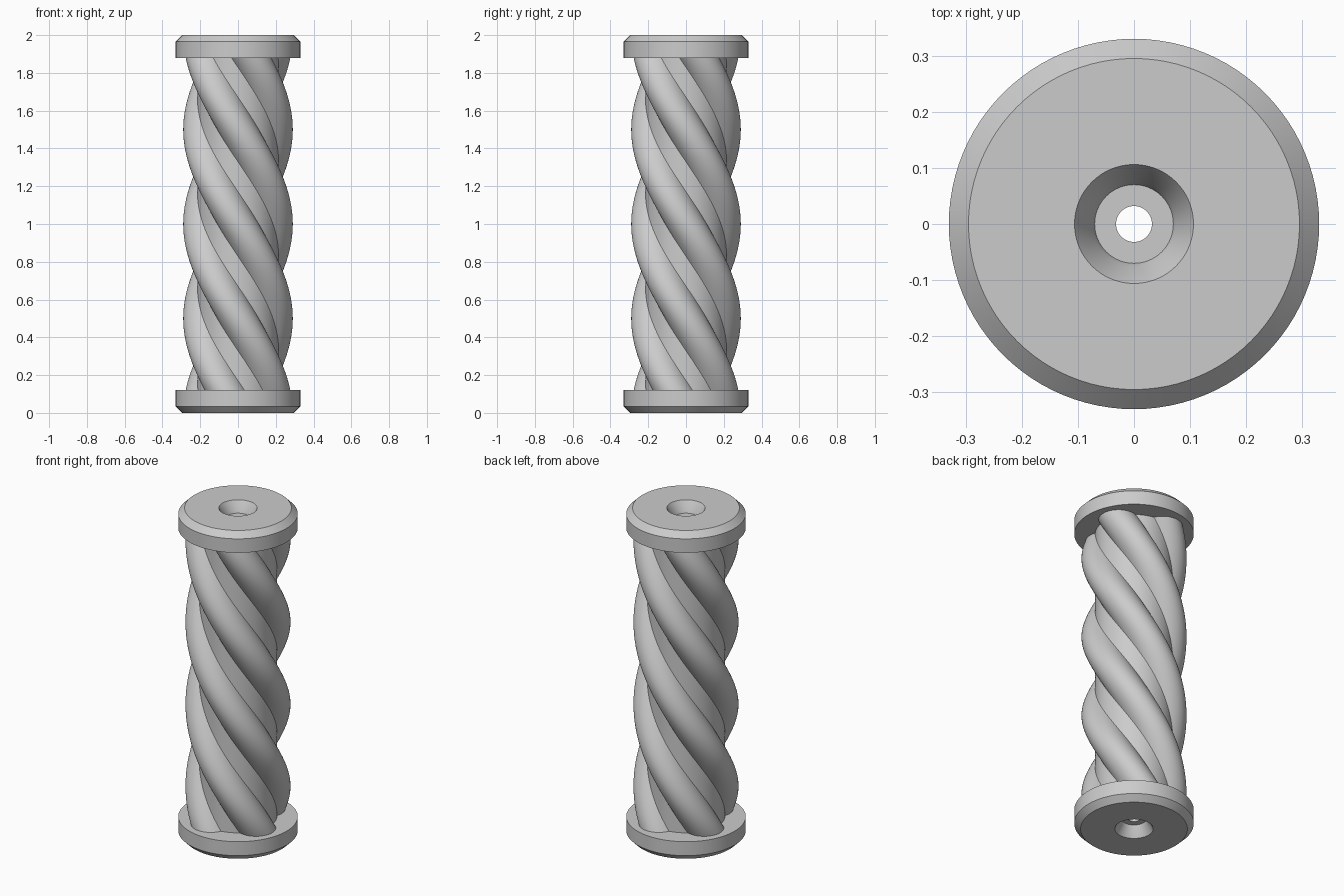
import bpy, bmesh
from math import cos, sin, pi, acos, radians, sqrt

cube = bpy.data.objects.get("Cube")
if cube:
    bpy.data.objects.remove(cube, do_unlink=True)

grey = bpy.data.materials.new("plain grey")
grey.use_nodes = True
color = (0.6, 0.6, 0.6, 1)
grey.diffuse_color = color
grey.node_tree.nodes["Principled BSDF"].inputs["Base Color"].default_value = color

CAP = 0.12       # thickness of each end cap
BORE = 0.032     # radius of the through hole
CORE = 0.215     # radius of the shaft between strands
ORBIT = 0.18     # distance of strand centres from the axis
STRAND = 0.11    # radius of each strand


def skin(name, rings, wrap=False):
    """Join successive closed rings of points with quads."""
    bm = bmesh.new()
    loops = [[bm.verts.new(p) for p in ring] for ring in rings]
    pairs = list(zip(loops, loops[1:]))
    if wrap:
        pairs.append((loops[-1], loops[0]))
    for a, b in pairs:
        n = len(a)
        for i in range(n):
            j = (i + 1) % n
            bm.faces.new((a[i], a[j], b[j], b[i]))
    bmesh.ops.recalc_face_normals(bm, faces=bm.faces)
    mesh = bpy.data.meshes.new(name)
    bm.to_mesh(mesh)
    bm.free()
    mesh.materials.append(grey)
    obj = bpy.data.objects.new(name, mesh)
    bpy.context.collection.objects.link(obj)
    bpy.ops.object.select_all(action='DESELECT')
    obj.select_set(True)
    bpy.context.view_layer.objects.active = obj
    bpy.ops.object.shade_smooth_by_angle(angle=radians(30))
    return obj


def circle(radius, z, n=96):
    return [(radius * cos(2 * pi * i / n), radius * sin(2 * pi * i / n), z)
            for i in range(n)]


# End caps: chamfered discs with a countersunk centre hole
# (radius, depth below the outer face)
cap_profile = [(BORE, CAP), (0.33, CAP), (0.33, 0.035), (0.295, 0),
               (0.106, 0), (0.075, 0.05), (0.07, 0.065), (BORE, 0.065)]
skin("bottom_cap", [circle(r, d) for r, d in cap_profile], wrap=True)
skin("top_cap", [circle(r, 2 - d) for r, d in cap_profile], wrap=True)

# Shaft cross-section: four round strands half sunk into a round core
meet = acos((CORE**2 + ORBIT**2 - STRAND**2) / (2 * CORE * ORBIT))
sweep = acos((CORE * cos(meet) - ORBIT) / STRAND)
section = []
for k in range(4):
    turn = k * pi / 2
    for i in range(21):
        phi = sweep * (i / 10 - 1)
        x, y = ORBIT + STRAND * cos(phi), STRAND * sin(phi)
        section.append((x * cos(turn) - y * sin(turn),
                        x * sin(turn) + y * cos(turn)))
    for i in range(1, 6):
        a = turn + meet + (pi / 2 - 2 * meet) * i / 6
        section.append((CORE * cos(a), CORE * sin(a)))

# Twist the section one full turn per two units of height
STEPS = 120
rings = []
for s in range(STEPS + 1):
    z = CAP + (2 - 2 * CAP) * s / STEPS
    t = -pi * (z - 1)
    rings.append([(x * cos(t) - y * sin(t), x * sin(t) + y * cos(t), z)
                  for x, y in section])
skin("twisted_shaft", rings)

# Bore wall running through the shaft, facing the axis
bore = skin("bore_wall", [circle(BORE, CAP), circle(BORE, 2 - CAP)])
bore.data.flip_normals()
